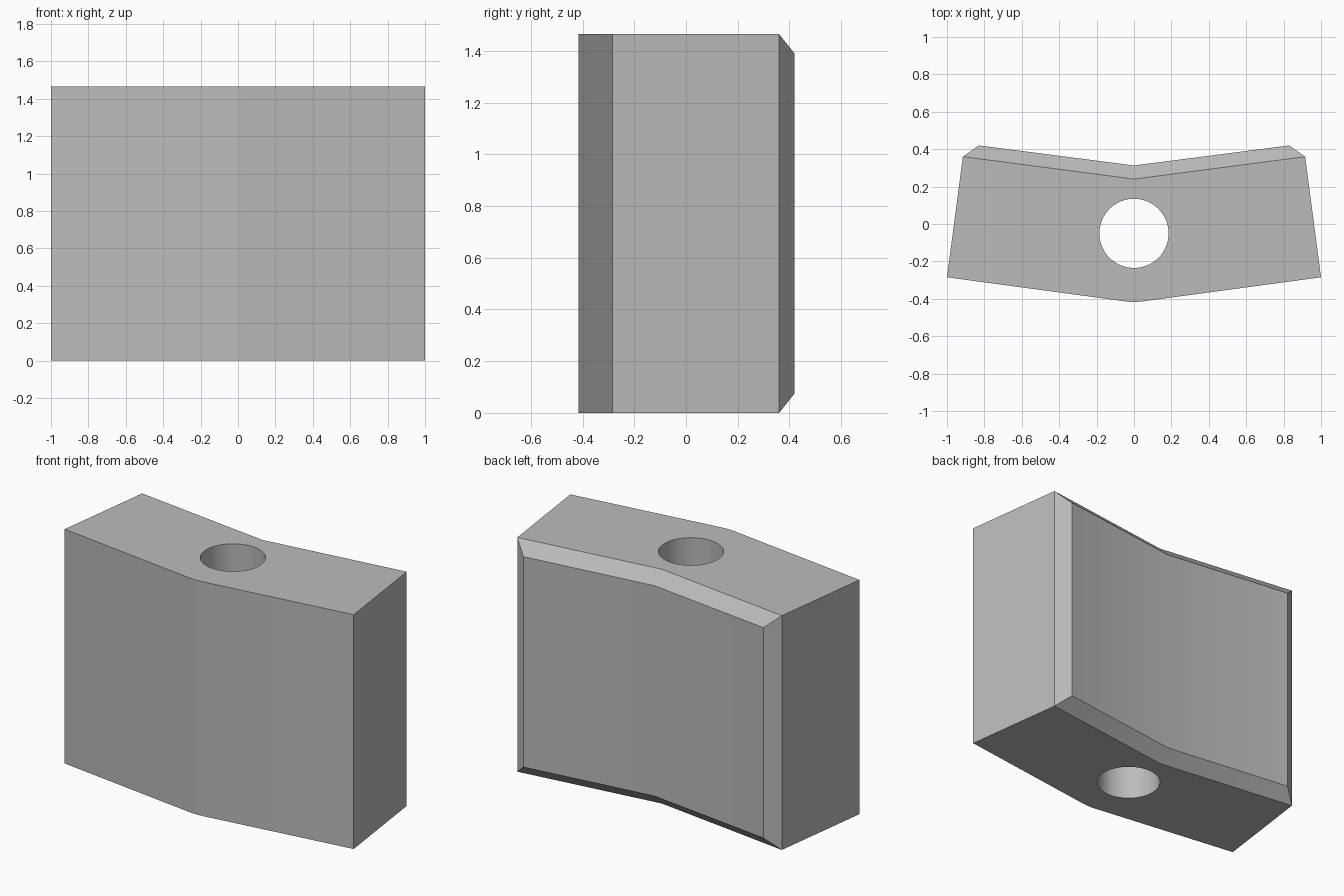
import bpy, bmesh, math

cube = bpy.data.objects.get("Cube")
if cube:
    bpy.data.objects.remove(cube, do_unlink=True)

HEIGHT = 1.465
BEVEL = 0.075

grey = bpy.data.materials.new("plain grey")
grey.use_nodes = True
colour = (0.5, 0.5, 0.5, 1)
grey.diffuse_color = colour
grey.node_tree.nodes["Principled BSDF"].inputs["Base Color"].default_value = colour

# Front line: two flat panels joined by a small rounded bend
bend = 0.05
slope = 0.135
front = [(-1, -0.285)]
for i in range(7):
    x = -bend + bend * i / 3
    front.append((x, -0.42 + slope * (x * x / bend + bend) / 2))
front.append((1, -0.285))

# Back lines: outer rim and the bevelled-in back face
rim = [(0.915, 0.36), (0, 0.24), (-0.915, 0.36)]
inset = [(0.83, 0.42), (0, 0.313), (-0.83, 0.42)]

bm = bmesh.new()


def row(points, z):
    return [bm.verts.new((x, y, z)) for x, y in points]


def strip(a, b):
    for i in range(len(a) - 1):
        bm.faces.new((a[i], a[i + 1], b[i + 1], b[i]))


front_low, front_high = row(front, 0), row(front, HEIGHT)
rim_low, rim_high = row(rim, 0), row(rim, HEIGHT)
in_low, in_high = row(inset, BEVEL), row(inset, HEIGHT - BEVEL)

# Body faces: ends, front, sides, back and its bevels
bm.faces.new(front_low + rim_low)
bm.faces.new(front_high + rim_high)
strip(front_low, front_high)
strip(rim_low, in_low)
strip(in_low, in_high)
strip(in_high, rim_high)
for side, end in ((-1, 0), (0, -1)):
    bm.faces.new((front_low[side], rim_low[end], rim_high[end], front_high[side]))
    bm.faces.new((rim_low[end], in_low[end], in_high[end], rim_high[end]))
bmesh.ops.recalc_face_normals(bm, faces=bm.faces)

mesh = bpy.data.meshes.new("bent_block")
bm.to_mesh(mesh)
bm.free()
block = bpy.data.objects.new("bent_block", mesh)
bpy.context.collection.objects.link(block)
mesh.materials.append(grey)

# Vertical through hole
bpy.ops.mesh.primitive_cylinder_add(vertices=64, radius=0.185, depth=HEIGHT * 2,
                                    location=(0, -0.05, HEIGHT / 2))
cutter = bpy.context.object
cutter.name = "hole_cutter"
cutter.hide_render = True
cutter.data.materials.append(grey)

cut = block.modifiers.new("hole", 'BOOLEAN')
cut.operation = 'DIFFERENCE'
cut.solver = 'EXACT'
cut.object = cutter

bpy.ops.object.select_all(action='DESELECT')
block.select_set(True)
bpy.context.view_layer.objects.active = block
bpy.ops.object.modifier_apply(modifier=cut.name)
bpy.data.objects.remove(cutter, do_unlink=True)
bpy.ops.object.shade_smooth_by_angle(angle=math.radians(30))
